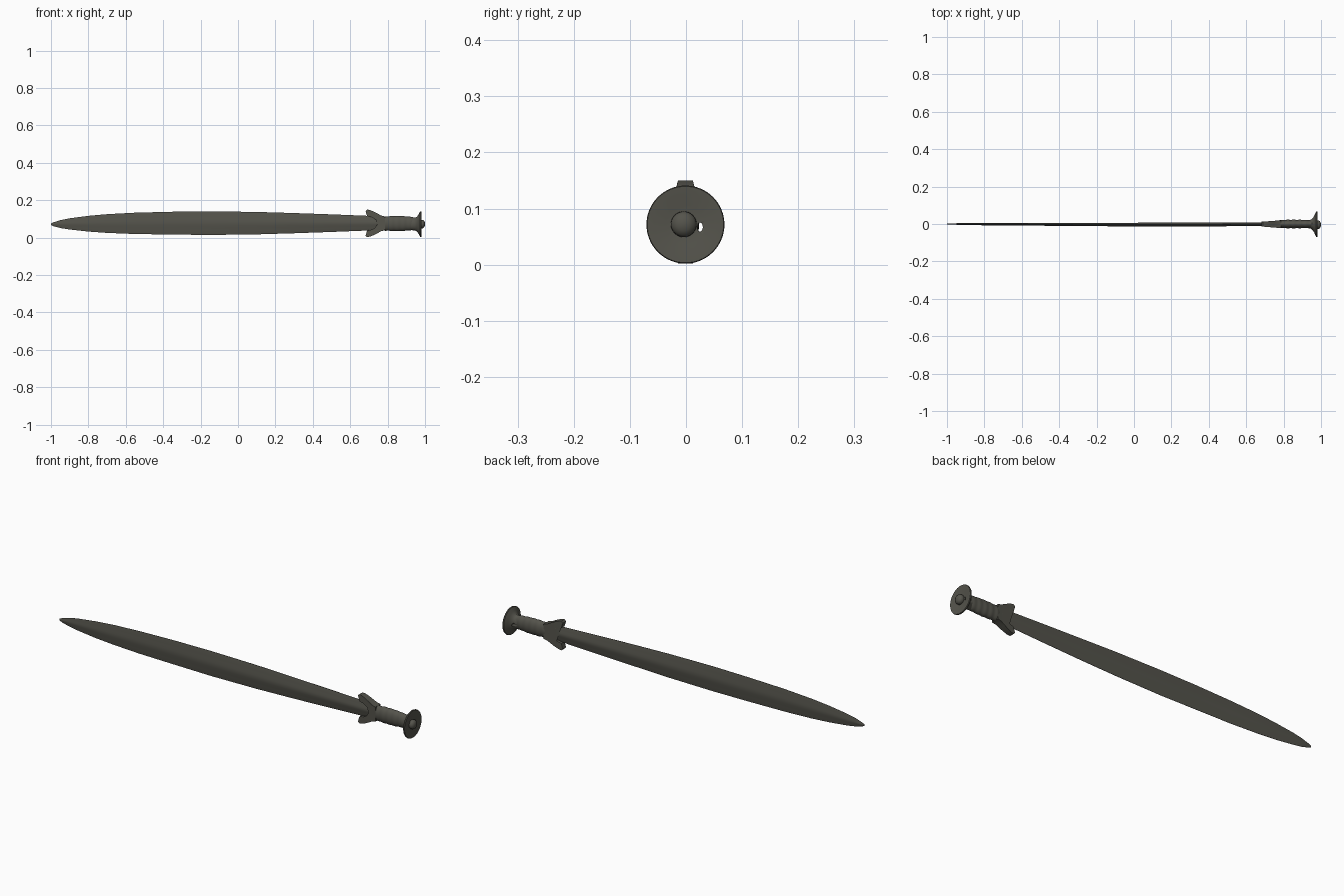
import bpy, bmesh, math

if "Cube" in bpy.data.objects:
    bpy.data.objects.remove(bpy.data.objects["Cube"])

ZC = 0.073

bronze = bpy.data.materials.new("dark_bronze")
bronze.diffuse_color = (0.09, 0.088, 0.072, 1)
bronze.use_nodes = True
bronze.node_tree.nodes["Principled BSDF"].inputs["Base Color"].default_value = bronze.diffuse_color


def finish(name, bm, angle=35):
    bmesh.ops.recalc_face_normals(bm, faces=bm.faces)
    me = bpy.data.meshes.new(name)
    bm.to_mesh(me)
    bm.free()
    ob = bpy.data.objects.new(name, me)
    bpy.context.collection.objects.link(ob)
    me.materials.append(bronze)
    bpy.ops.object.select_all(action='DESELECT')
    ob.select_set(True)
    bpy.context.view_layer.objects.active = ob
    bpy.ops.object.shade_smooth_by_angle(angle=math.radians(angle))
    return ob


def loft(name, stations, section, angle=35):
    """Skin a unit (y, z) section through stations (x, yc, zc, half_y, half_z)."""
    bm = bmesh.new()
    rings = [[bm.verts.new((x, yc + v * hy, zc + u * hz)) for v, u in section]
             for x, yc, zc, hy, hz in stations]
    n = len(section)
    for a, b in zip(rings, rings[1:]):
        for i in range(n):
            bm.faces.new((a[i], a[(i + 1) % n], b[(i + 1) % n], b[i]))
    bm.faces.new(rings[0])
    bm.faces.new(rings[-1])
    return finish(name, bm, angle)


def circle(n):
    return [(math.cos(2 * math.pi * i / n), math.sin(2 * math.pi * i / n)) for i in range(n)]


# leaf-shaped blade with thin edges and a rounded midrib
half = [(0.08, 1), (0.3, 0.85), (0.5, 0.6), (0.68, 0.42), (0.9, 0.2), (1, 0),
        (0.9, -0.2), (0.68, -0.42), (0.5, -0.6), (0.3, -0.85), (0.08, -1)]
section = half + [(-v, u) for v, u in reversed(half)]
blade = [(-1.0, 0.000, 0.071, 0.002, 0.004), (-0.985, 0, 0.071, 0.003, 0.011),
         (-0.95, 0, 0.072, 0.004, 0.021), (-0.9, 0, 0.073, 0.005, 0.030),
         (-0.8, -0.001, 0.074, 0.006, 0.042), (-0.7, -0.001, 0.075, 0.007, 0.050),
         (-0.55, -0.002, 0.076, 0.007, 0.057), (-0.35, -0.002, 0.077, 0.008, 0.061),
         (-0.15, -0.003, 0.077, 0.009, 0.063), (0.1, -0.003, 0.077, 0.010, 0.060),
         (0.3, -0.003, 0.077, 0.010, 0.054), (0.5, -0.002, 0.077, 0.010, 0.047),
         (0.65, -0.001, 0.077, 0.010, 0.041), (0.745, -0.001, 0.077, 0.010, 0.037)]
loft("blade", blade, section)

# hilt guard: flared horns with an arched notch facing the blade
outer = [(0.785, 0.037), (0.765, 0.042), (0.745, 0.053), (0.725, 0.063),
         (0.705, 0.071), (0.690, 0.074), (0.682, 0.066), (0.687, 0.052), (0.690, 0.039)]
arch = [(0.690 + 0.055 * math.sin(a), 0.037 * math.cos(a))
        for a in [math.pi * i / 16 for i in range(1, 9)]]
top = outer + arch
outline = top + [(x, -z) for x, z in reversed(top[:-1])]
bm = bmesh.new()
sides = []
for s in (-1, 1):
    sides.append([bm.verts.new((x, -0.001 + s * (0.013 + 0.008 * max(0, (x - 0.69) / 0.095)), 0.076 + z))
                  for x, z in outline])
n = len(outline)
for ring in sides:
    f = bm.faces.new(ring)
    bmesh.ops.triangulate(bm, faces=[f])
for i in range(n):
    j = (i + 1) % n
    bm.faces.new((sides[0][i], sides[0][j], sides[1][j], sides[1][i]))
guard = finish("guard", bm, 40)
bev = guard.modifiers.new("soft_edges", 'BEVEL')
bev.width = 0.005
bev.segments = 2
bev.limit_method = 'ANGLE'
bev.angle_limit = math.radians(50)

# grip with a gentle swell and shallow ribs
prof = [(0.755, 0.017, 0.036), (0.785, 0.021, 0.038), (0.83, 0.023, 0.040),
        (0.87, 0.023, 0.040), (0.91, 0.022, 0.037), (0.955, 0.020, 0.032)]


def interp(x, k):
    for a, b in zip(prof, prof[1:]):
        if x <= b[0] + 1e-9:
            return a[k] + (b[k] - a[k]) * (x - a[0]) / (b[0] - a[0])
    return prof[-1][k]


grip = []
for i in range(61):
    x = 0.755 + 0.2 * i / 60
    rib = 0.0007 * math.cos(2 * math.pi * (x - 0.755) / 0.033)
    grip.append((x, 0.0, 0.075, interp(x, 1) + rib, interp(x, 2) + rib))
loft("grip", grip, circle(40), 60)

# trumpet-flared pommel disc, slightly dished
disc = [(0.925, 0.020, 0.032), (0.945, 0.024, 0.033), (0.957, 0.034, 0.040),
        (0.965, 0.048, 0.051), (0.970, 0.060, 0.061), (0.974, 0.068, 0.068),
        (0.978, 0.0695, 0.0695), (0.982, 0.068, 0.068), (0.981, 0.055, 0.055),
        (0.978, 0.035, 0.035), (0.976, 0.015, 0.015)]
pommel = loft("pommel_disc", [(x, -0.001, 0.0715, a, b) for x, a, b in disc], circle(64))

# small hole through the disc beside the knob
bm = bmesh.new()
drill = [(0.90, 0.025, 0.067, 0.005, 0.008), (1.05, 0.025, 0.067, 0.005, 0.008)]
bm.free()
cutter = loft("hole_cutter", drill, circle(16))
cutter.hide_render = True
cutter.hide_viewport = True
cut = pommel.modifiers.new("hole", 'BOOLEAN')
cut.object = cutter
cut.solver = 'EXACT'

# end knob
knob = [(0.965, 0.020), (0.980, 0.023), (0.988, 0.0225), (0.994, 0.019), (0.998, 0.012), (1.0, 0.004)]
loft("end_knob", [(x, -0.004, 0.072, r, r) for x, r in knob], circle(32), 50)
